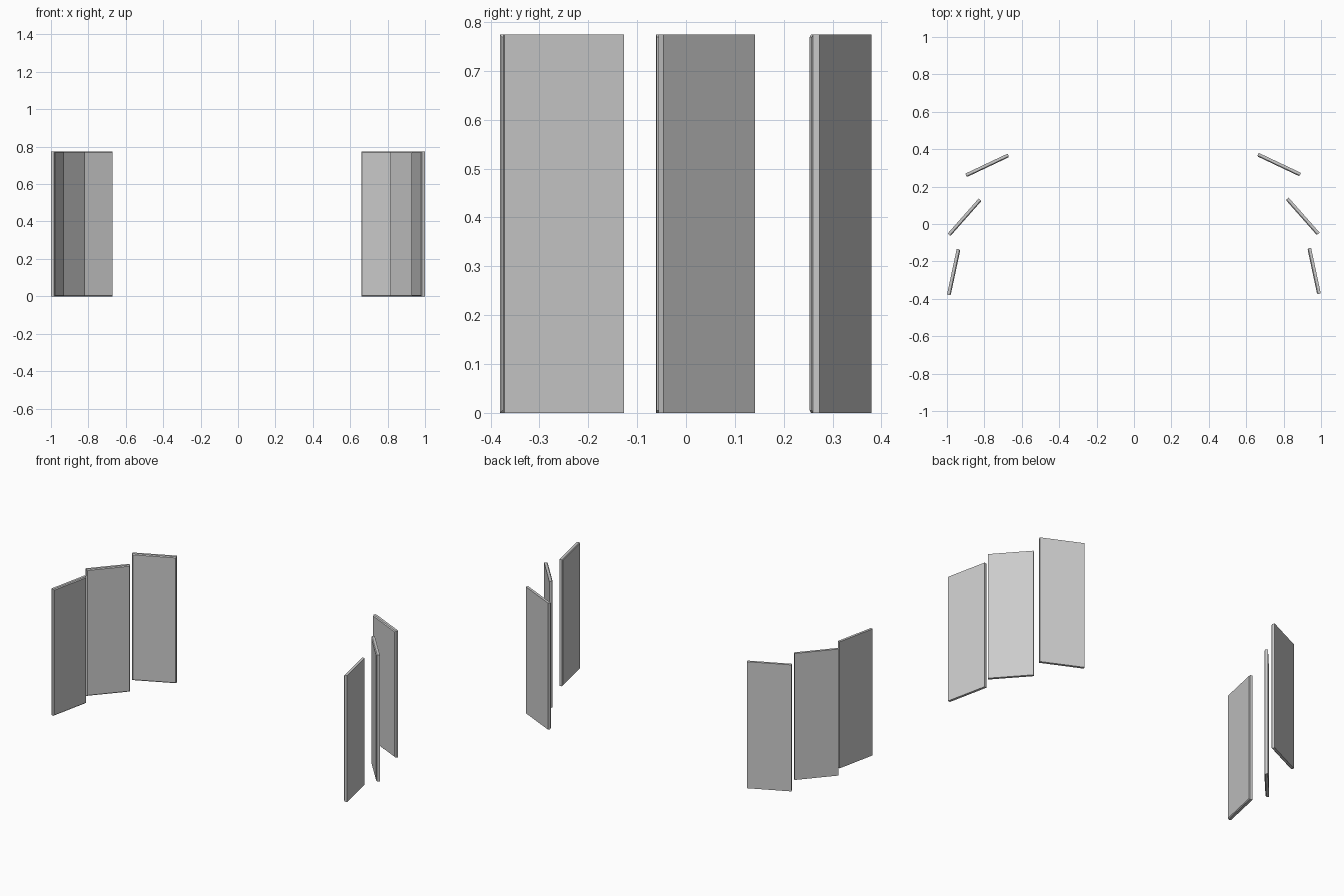
import bpy, bmesh
from math import radians
from mathutils import Matrix

if "Cube" in bpy.data.objects:
    bpy.data.objects.remove(bpy.data.objects["Cube"])

LENGTH, THICK, HEIGHT, BEVEL = 0.25, 0.02, 0.774, 0.005


def panel(name, x, y, angle):
    """Upright slab; the edges of the face turned to the middle are chamfered."""
    inner = -1 if x > 0 else 1
    bm = bmesh.new()
    bmesh.ops.create_cube(bm, size=1)
    bmesh.ops.scale(bm, vec=(THICK, LENGTH, HEIGHT), verts=bm.verts)
    bm.normal_update()
    face = next(f for f in bm.faces if f.normal.x * inner > 0.9)
    bmesh.ops.bevel(bm, geom=list(face.edges), offset=BEVEL, segments=1,
                    affect='EDGES', profile=0.5)
    bmesh.ops.transform(bm, verts=bm.verts,
                        matrix=Matrix.Translation((0, 0, HEIGHT / 2)))
    mesh = bpy.data.meshes.new(name)
    bm.to_mesh(mesh)
    bm.free()
    ob = bpy.data.objects.new(name, mesh)
    ob.location = (x, y, 0)
    ob.rotation_euler.z = radians(-inner * angle)
    bpy.context.collection.objects.link(ob)


# Three panels curve around each side: right centre, left centre, turn
for part, right, left, angle in (
        ("front", (0.963, -0.2515), (-0.964, -0.257), 12),
        ("middle", (0.902, 0.041), (-0.906, 0.036), 41.5),
        ("back", (0.776, 0.3175), (-0.785, 0.3135), 64.7)):
    panel(f"right_{part}_panel", *right, angle)
    panel(f"left_{part}_panel", *left, angle)
